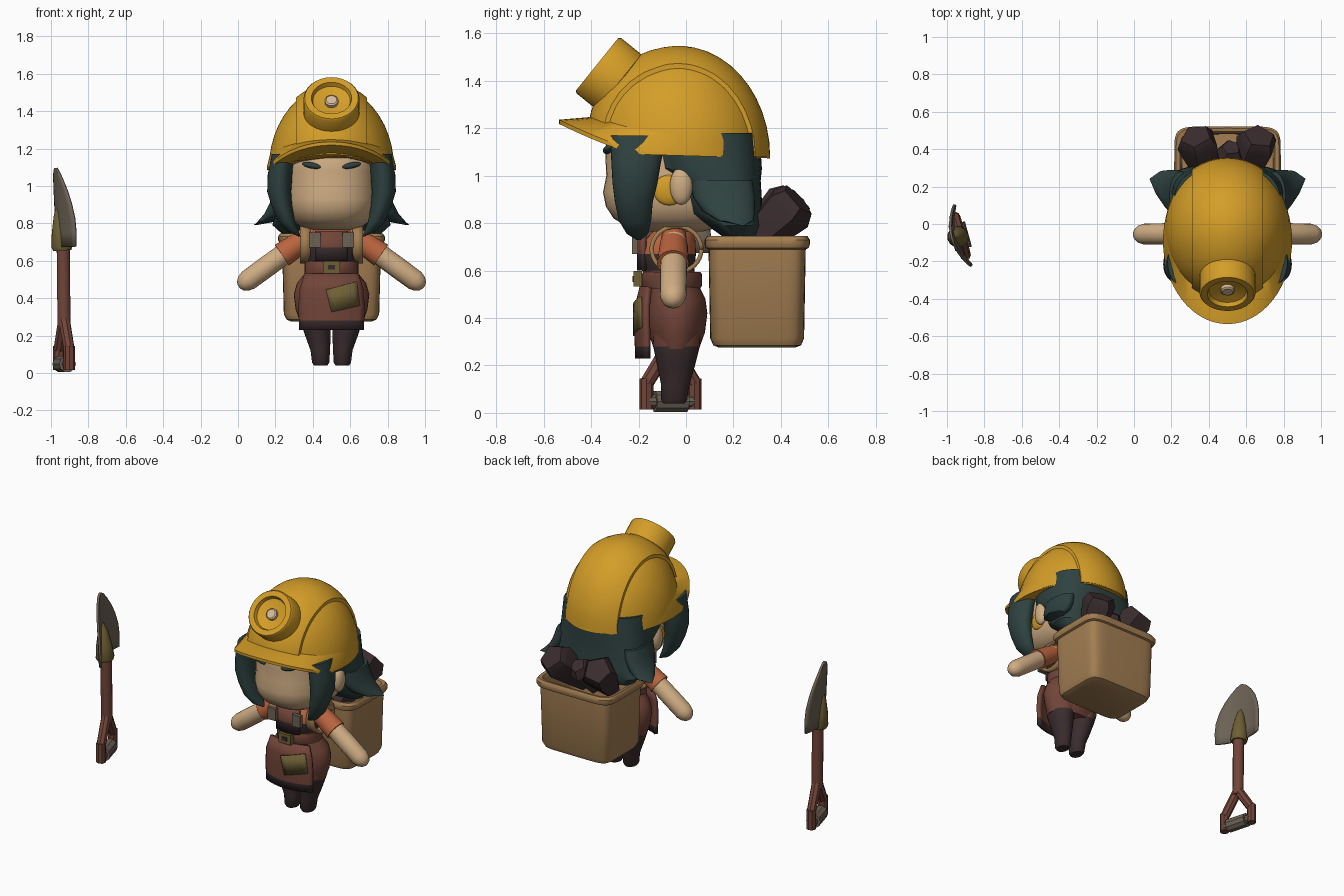
import bpy, bmesh, math
from mathutils import Vector, Matrix

if "Cube" in bpy.data.objects:
    bpy.data.objects.remove(bpy.data.objects["Cube"])

MATS = {}
for mname, col in {
    "helmet yellow": (.66, .34, .021), "skin": (.63, .42, .23), "basket tan": (.37, .21, .085),
    "shirt orange": (.50, .13, .05), "apron brown": (.165, .058, .04), "dark brown": (.042, .025, .027),
    "olive": (.155, .115, .035), "metal grey": (.15, .12, .09), "hair green": (.028, .055, .052),
    "lamp glass": (.68, .50, .33)}.items():
    m = bpy.data.materials.new(mname)
    m.diffuse_color = (*col, 1)
    m.use_nodes = True
    m.node_tree.nodes["Principled BSDF"].inputs["Base Color"].default_value = m.diffuse_color
    MATS[mname] = m
CX = .5  # figure stands here, the shovel on the other side


def finish(name, bm, mats, rule=None, ox=CX):
    bmesh.ops.recalc_face_normals(bm, faces=bm.faces[:])
    if rule:
        for f in bm.faces:
            f.material_index = rule(f.calc_center_median())
    me = bpy.data.meshes.new(name)
    bm.to_mesh(me)
    bm.free()
    me.transform(Matrix.Translation((ox, 0, 0)))
    for k in ([mats] if isinstance(mats, str) else mats):
        me.materials.append(MATS[k])
    ob = bpy.data.objects.new(name, me)
    bpy.context.collection.objects.link(ob)
    return ob


def grid(rows, closed=True):
    """Mesh through rows of points; closed rows get end caps."""
    bm = bmesh.new()
    vs = [[bm.verts.new(p) for p in r] for r in rows]
    n = len(rows[0])
    for a, b in zip(vs, vs[1:]):
        for i in range(n if closed else n - 1):
            j = (i + 1) % n
            bm.faces.new((a[i], a[j], b[j], b[i]))
    if closed:
        bm.faces.new(vs[0])
        bm.faces.new(vs[-1])
    return bm


def loft(name, rings, mats, rule=None, axis=(0, 0, 1), n=2, sides=28, ox=CX):
    """Rings are (x, y, z, rx, ry), set square to the axis."""
    q = Vector(axis).to_track_quat('Z', 'Y') if tuple(axis) != (0, 0, 1) else Matrix.Identity(3).to_quaternion()
    rows = []
    for x, y, z, rx, ry in rings:
        row = []
        for i in range(sides):
            t = math.tau * i / sides
            c, s = math.cos(t), math.sin(t)
            p = Vector((rx * math.copysign(abs(c) ** (2 / n), c), ry * math.copysign(abs(s) ** (2 / n), s), 0))
            row.append(q @ p + Vector((x, y, z)))
        rows.append(row)
    return finish(name, grid(rows), mats, rule, ox)


def rod(name, a, b, profile, mat, sides=20, ox=CX):
    """Turned shape along a-b; profile is (distance share, radius)."""
    a, b = Vector(a), Vector(b)
    return loft(name, [(*a.lerp(b, t), r, r) for t, r in profile], mat, axis=b - a, sides=sides, ox=ox)


def ball(name, loc, r, mat, rot=(0, 0, 0)):
    bm = bmesh.new()
    bmesh.ops.create_uvsphere(bm, u_segments=24, v_segments=14, radius=1)
    ob = finish(name, bm, mat, ox=0)
    ob.scale, ob.location, ob.rotation_euler = r, (loc[0] + CX, *loc[1:]), rot
    return ob


def box(name, loc, size, mat):
    bm = bmesh.new()
    bmesh.ops.create_cube(bm, size=1)
    for v in bm.verts:
        v.co = Vector(loc) + Vector(v.co[i] * size[i] for i in range(3))
    return finish(name, bm, mat)


def sheet(name, rows, mats, thick, rule=None, ox=CX):
    ob = finish(name, grid(rows, False), mats, rule, ox)
    md = ob.modifiers.new("thickness", 'SOLIDIFY')
    md.thickness, md.offset = thick, 0
    return ob


# Helmet: dome, raised centre panel and brim
def rim_z(y):
    return 1.09 - .03 * y + .49 * max(0, -y - .2) ** 1.3


def dome_row(phi, s, sides=64):
    row = []
    for i in range(sides):
        t = math.tau * i / sides
        x, y = .335 * s * math.cos(t), .37 * s * math.sin(t) - .03
        z0, c = rim_z(y), math.cos(phi)
        row.append((x * c, (y + .03) * c - .03, z0 + (1.1 + .43 * s - z0) * math.sin(phi)))
    return row


PHIS = [math.radians(a) for a in (0, 8, 16, 24, 32, 40, 48, 56, 64, 72, 80, 86, 89)]
finish("helmet_dome", grid([dome_row(p, 1) for p in PHIS]), "helmet yellow")
bm = grid([dome_row(p, 1.04) for p in PHIS])
for sx in (-1, 1):
    cut = bmesh.ops.bisect_plane(bm, geom=bm.verts[:] + bm.edges[:] + bm.faces[:], plane_co=(sx * .19, 0, 0),
                                 plane_no=(sx, 0, 0), clear_outer=True)
    bmesh.ops.holes_fill(bm, edges=[e for e in cut["geom_cut"] if isinstance(e, bmesh.types.BMEdge)])
finish("helmet_panel", bm, "helmet yellow")


def brim_row(s, dz):
    pts = [(.345 * s * math.cos(math.tau * i / 64), .445 * s * math.sin(math.tau * i / 64) - .09) for i in range(64)]
    return [(x, y, rim_z(y) + dz) for x, y in pts]


finish("helmet_brim", grid([dome_row(math.radians(14), .99), brim_row(1, .012), brim_row(1, -.006),
                            brim_row(.8, .0), brim_row(.4, .03), brim_row(.05, .03)]), "helmet yellow")

# Lamp
A, B = Vector((0, -.22, 1.345)), Vector((0, -.375, 1.47))
rod("lamp", A, B, [(0, .14), (.35, .14), (.4, .15), (.95, .15), (1, .143), (1, .108), (.88, .10), (.8, .03)],
    "helmet yellow", 32)
rod("lamp_glass", A, B, [(.7, .036), (.9, .036), (.93, .028)], "lamp glass", 16)

# Head
HEAD = [(.765, .10, .12), (.785, .17, .20), (.82, .215, .255), (.87, .24, .288), (.93, .25, .3), (1.0, .246, .286),
        (1.08, .248, .29), (1.17, .245, .285), (1.25, .2, .23)]
loft("head", [(0, -.05, z, rx, ry) for z, rx, ry in HEAD], "skin", n=2.3, sides=40)

# Hair at the back
HAIR = [(1.18, .06, .29, .25), (1.03, .085, .298, .235), (.98, .13, .298, .185), (.9, .15, .30, .17),
        (.84, .165, .31, .155), (.79, .205, .315, .115), (.74, .23, .26, .07)]
loft("back_hair", [(0, y, z, rx, ry) for z, y, rx, ry in HAIR], "hair green", n=2.8, sides=40)

for sx in (-1, 1):
    side = "left" if sx < 0 else "right"
    loft(side + "_hair_flick", [(sx * .25, .15, .98, .06, .13), (sx * .27, .16, .91, .06, .13),
                                (sx * .3, .18, .85, .06, .11), (sx * .345, .21, .81, .05, .075),
                                (sx * .41, .24, .79, .006, .006)], "hair green")
    loft(side + "_hair_lock", [(sx * .26, -.2, 1.17, .06, .12), (sx * .275, -.21, 1.06, .066, .105),
                               (sx * .28, -.215, .97, .064, .095), (sx * .265, -.22, .89, .055, .08),
                               (sx * .24, -.215, .81, .045, .068), (sx * .205, -.205, .755, .03, .045),
                               (sx * .17, -.2, .73, .006, .01)], "hair green")
    ball(side + "_ear", (sx * .265, -.02, .957), (.035, .048, .08), "skin")
    ball(side + "_helmet_strap", (sx * .24, -.07, .94), (.025, .068, .065), "helmet yellow")
    ball(side + "_eye", (sx * .108, -.33, 1.11), (.052, .018, .016), "hair green", (0, -sx * .2, sx * .2))

    # Arm, sleeve and carrying strap
    rod(side + "_arm", (sx * .14, -.05, .72), (sx * .495, -.055, .46),
        [(0, .055), (.3, .056), (.6, .057), (.86, .056), (.93, .047), (.98, .03), (1, .01)], "skin")
    rod(side + "_sleeve", (sx * .09, -.05, .75), (sx * .265, -.055, .63), [(0, .05), (.4, .06), (1, .067), (1, .05)],
        "shirt orange")
    rows = []
    for i in range(33):
        a = math.tau * i / 32
        y, z = -.04 + .105 * math.cos(a), .69 + .097 * math.sin(a)
        rows.append([(sx * .112, y, z), (sx * .168, y, z)])
    sheet(side + "_carry_strap", rows, "basket tan", .018)
    box(side + "_strap_clasp", (sx * .09, -.215, .71), (.06, .025, .08), "metal grey")

    # Leg
    loft(side + "_leg", [(sx * .058, -.05, .04, .036, .045), (sx * .058, -.05, .055, .046, .055),
                         (sx * .06, -.045, .12, .052, .06), (sx * .073, -.042, .2, .068, .08),
                         (sx * .085, -.04, .28, .082, .098), (sx * .085, -.04, .36, .085, .1)],
         ["dark brown", "apron brown"], lambda c: int(c.z > .28))

    # Dark ore chunk
    rod(side + "_ore_chunk", (sx * .09, .22, .66), (sx * .17, .47, .9),
        [(0, .06), (.85, .115), (1, .085)], "dark brown", 5)
rod("small_ore_chunk", (0, .25, .66), (.02, .41, .86), [(0, .05), (.8, .085), (1, .05)], "dark brown", 5)

# Torso and skirt
BODY = [(.27, -.04, .168, .095), (.34, -.04, .192, .12), (.42, -.04, .202, .13), (.48, -.04, .185, .122),
        (.53, -.05, .145, .108), (.56, -.06, .125, .1), (.60, -.075, .128, .11), (.67, -.08, .138, .122),
        (.72, -.07, .14, .11), (.77, -.05, .105, .085), (.81, -.05, .07, .07)]
loft("body", [(0, y, z, rx, ry) for z, y, rx, ry in BODY], ["apron brown", "dark brown", "shirt orange"],
     lambda c: 0 if c.z < .59 else 1 if c.z < .67 else 2, sides=36)
loft("belt", [(0, -.06, z, .145, r) for z, r in ((.525, .12), (.535, .127), (.585, .127), (.595, .12))], "apron brown")
box("belt_buckle", (0, -.203, .565), (.09, .035, .065), "olive")
box("buckle_centre", (0, -.222, .565), (.035, .008, .025), "dark brown")


# Apron, bib and patch
def apron_y(x):
    return -.205 + 1.6 * x * x


us = [i / 6 - 1 for i in range(13)]
sheet("apron", [[(u * w, apron_y(u * w) + dy, z) for u in us] for z, w, dy in
                ((.23, .168, 0), (.28, .17, 0), (.36, .172, -.003), (.45, .165, 0), (.53, .14, .02))],
      ["apron brown", "dark brown"], .022, lambda c: int(c.z < .28))
sheet("bib", [[(u * .085, -.197 + 3 * u * u * .007, z) for u in us] for z in (.6, .67, .76)],
      ["apron brown", "dark brown"], .02, lambda c: int(c.z < .67))
P = [Vector(p) for p in ((-.03, .445), (.135, .49), (0, .325), (.15, .36))]
rows = []
for j in range(2):
    edge = [P[2 * j].lerp(P[2 * j + 1], i / 6) for i in range(7)]
    rows.append([(p.x, apron_y(p.x) - .015, p.y) for p in edge])
sheet("apron_patch", rows, "olive", .009)

# Basket with rolled rim and hollow inside
BASKET = [(.275, .215, .16), (.285, .24, .185), (.315, .255, .198), (.69, .265, .205), (.695, .278, .217),
          (.71, .285, .222), (.73, .285, .222), (.745, .275, .212), (.742, .255, .195), (.72, .245, .185), (.5, .24, .18)]
loft("basket", [(0, .3, z, rx, ry) for z, rx, ry in BASKET], "basket tan", n=7, sides=48)

# Shovel
D = Vector((.267, -.964, 0))
N = Vector((-.964, -.267, 0))
C = Vector((-.93, -.065, 0))


def at(u, z, off=0):
    return C + D * u + N * off + Vector((0, 0, z))


rod("shovel_shaft", at(0, .25), at(0, .7, .005), [(0, .036), (1, .036)], "apron brown", 12, 0)
for s in (-1, 1):
    rod("shovel_fork", at(0, .29), at(s * .105, .125), [(0, .032), (1, .03)], "apron brown", 8, 0)
    rod("shovel_handle_side", at(s * .105, .145), at(s * .105, .015), [(0, .03), (1, .03)], "apron brown", 8, 0)
rod("shovel_grip", at(-.1, .048), at(.1, .048), [(0, .03), (.15, .03), (.15, .046), (.85, .046), (.85, .03), (1, .03)],
    "metal grey", 10, 0)
rod("shovel_socket", at(0, .655, .01), at(0, .9, .03), [(0, .05), (.08, .058), (.4, .05), (.8, .03), (1, .008)],
    "olive", 12, 0)
BLADE = [(.675, .165), (.75, .17), (.83, .165), (.91, .145), (.98, .115), (1.04, .075), (1.08, .038), (1.097, .008)]
sheet("shovel_blade", [[at(u * w, z, .025 - 1.6 * (u * w) ** 2 + .02 * (z - .67) / .43) for u in us]
                       for z, w in BLADE], "metal grey", .014, ox=0)

# Smooth shading with sharp edges kept
for ob in bpy.context.scene.objects:
    ob.select_set(True)
    bpy.context.view_layer.objects.active = ob
bpy.ops.object.shade_smooth_by_angle(angle=math.radians(35))
